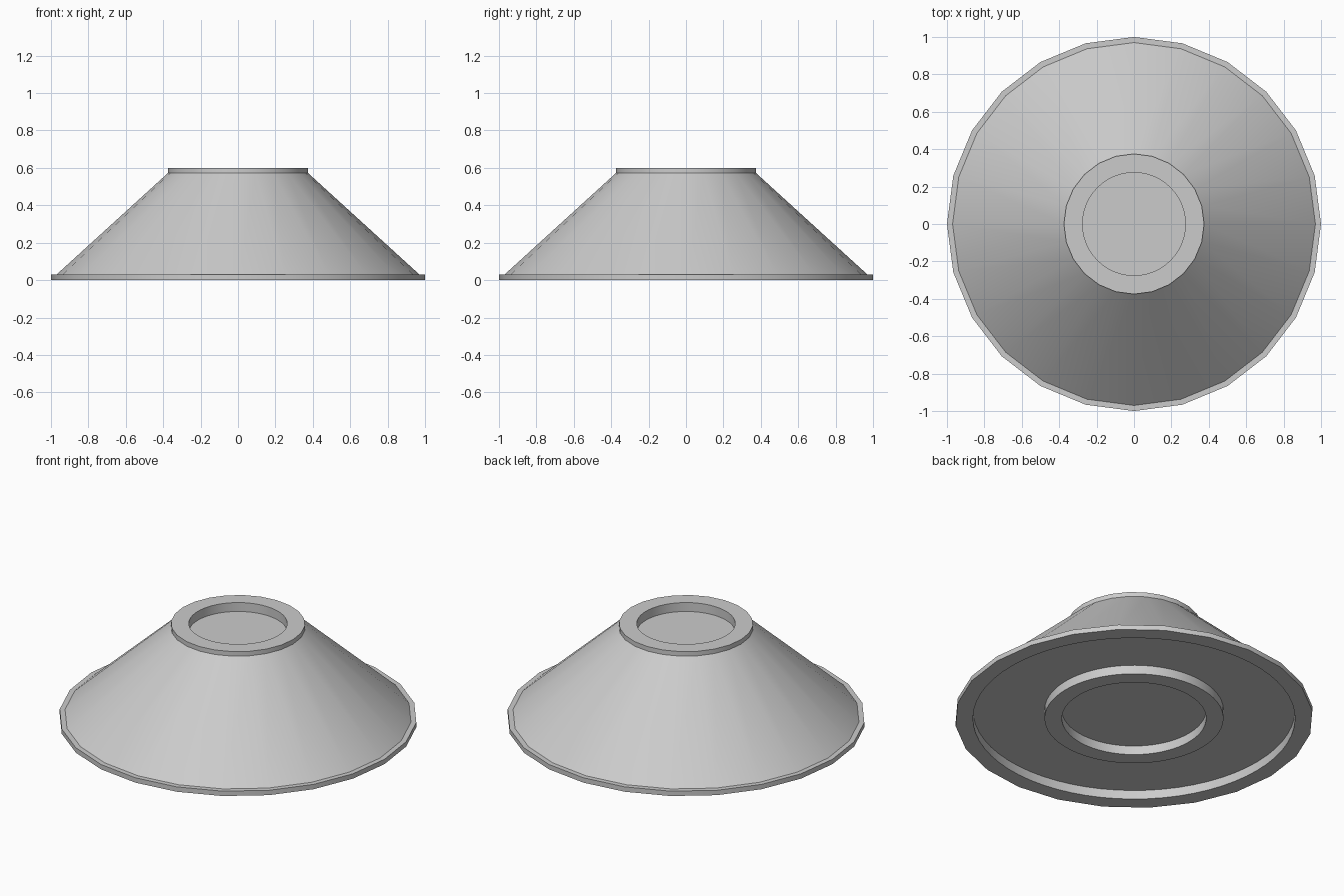
import bpy, bmesh, math

if "Cube" in bpy.data.objects:
    bpy.data.objects.remove(bpy.data.objects["Cube"])

def lathe(name, profile, sides, closed_ring=False):
    """Revolve (radius, z) points; cap both ends, or close the profile as a ring."""
    bm = bmesh.new()
    loops = [[bm.verts.new((r * math.cos(2 * math.pi * i / sides),
                            r * math.sin(2 * math.pi * i / sides), z))
              for i in range(sides)] for r, z in profile]
    pairs = list(zip(loops, loops[1:]))
    if closed_ring:
        pairs.append((loops[-1], loops[0]))
    for a, b in pairs:
        for i in range(sides):
            j = (i + 1) % sides
            bm.faces.new((a[i], a[j], b[j], b[i]))
    if not closed_ring:
        bm.faces.new(loops[0][::-1])
        bm.faces.new(loops[-1])
    bmesh.ops.recalc_face_normals(bm, faces=bm.faces)
    mesh = bpy.data.meshes.new(name)
    bm.to_mesh(mesh)
    bm.free()
    obj = bpy.data.objects.new(name, mesh)
    bpy.context.collection.objects.link(obj)
    return obj

# 24-sided body: base flange, sloped cone, top collar
body = lathe("cone_body", [(1, 0), (1, 0.03), (0.97, 0.03),
                           (0.375, 0.572), (0.375, 0.60)], 24)

# Round recesses: top pocket, underside groove, underside centre
cutters = [
    lathe("top_pocket_cutter", [(0.275, 0.545), (0.275, 0.7)], 64),
    lathe("groove_cutter", [(0.5, -0.1), (0.9, -0.1), (0.9, 0.055), (0.5, 0.055)], 64, True),
    lathe("centre_cutter", [(0.403, -0.1), (0.403, 0.055)], 64),
]

bpy.context.view_layer.objects.active = body
body.select_set(True)
for cutter in cutters:
    cutter.hide_render = True
    mod = body.modifiers.new(cutter.name, 'BOOLEAN')
    mod.operation = 'DIFFERENCE'
    mod.solver = 'EXACT'
    mod.object = cutter
    bpy.ops.object.modifier_apply(modifier=mod.name)
for cutter in cutters:
    bpy.data.objects.remove(cutter)

# Smooth cone and walls, crisp rims
bpy.ops.object.shade_smooth_by_angle(angle=math.radians(30))
